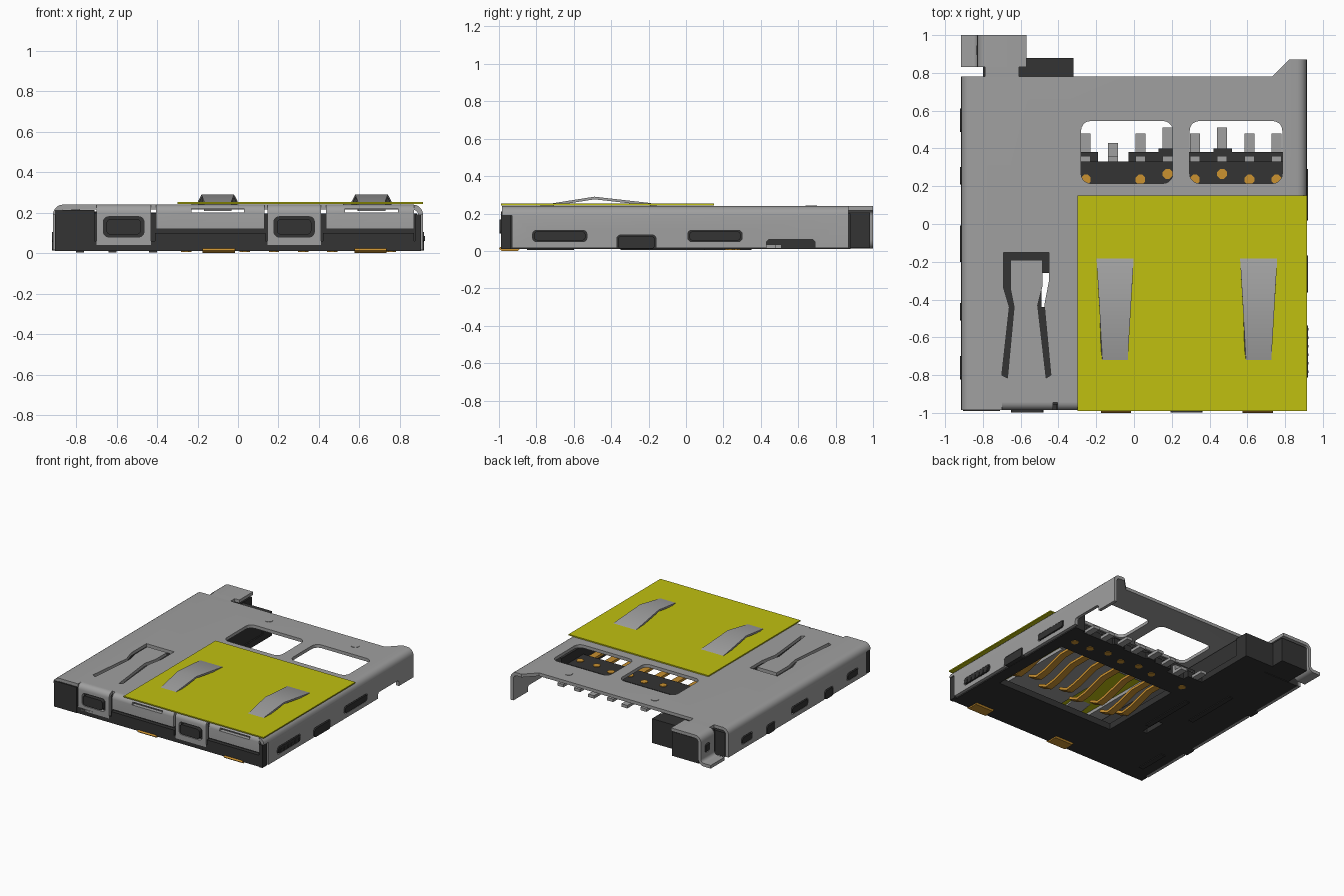
import bpy, bmesh, math
from mathutils import Vector

cube = bpy.data.objects.get("Cube")
if cube:
    bpy.data.objects.remove(cube, do_unlink=True)


def material(name, rgb):
    m = bpy.data.materials.new(name)
    m.use_nodes = True
    m.diffuse_color = (*rgb, 1)
    node = next(n for n in m.node_tree.nodes if n.type == 'BSDF_PRINCIPLED')
    node.inputs["Base Color"].default_value = (*rgb, 1)
    return m


steel = material("steel grey", (.35, .35, .35))
black = material("black plastic", (.033, .033, .033))
yellow = material("yellow film", (.53, .53, .005))
gold = material("gold plating", (.6, .29, .03))
parts = []


def prism(name, pts, axis, a, b, mat=None):
    """Extrude a flat outline along an axis from a to b."""
    place = {'x': lambda u, v, w: (w, u, v), 'y': lambda u, v, w: (u, w, v),
             'z': lambda u, v, w: (u, v, w)}[axis]
    bm = bmesh.new()
    ends = [[bm.verts.new(place(u, v, w)) for u, v in pts] for w in (a, b)]
    bm.faces.new(ends[0])
    bm.faces.new(ends[1])
    for i in range(len(pts)):
        j = (i + 1) % len(pts)
        bm.faces.new((ends[0][i], ends[0][j], ends[1][j], ends[1][i]))
    bmesh.ops.recalc_face_normals(bm, faces=bm.faces)
    mesh = bpy.data.meshes.new(name)
    bm.to_mesh(mesh)
    bm.free()
    ob = bpy.data.objects.new(name, mesh)
    bpy.context.collection.objects.link(ob)
    if mat:
        mesh.materials.append(mat)
        parts.append(ob)
    return ob


def arc(cx, cy, r, start, end, n=5):
    angles = [math.radians(start + (end - start) * i / n) for i in range(n + 1)]
    return [(cx + r * math.cos(t), cy + r * math.sin(t)) for t in angles]


def rect(u0, v0, u1, v1, r=0):
    if not r:
        return [(u0, v0), (u1, v0), (u1, v1), (u0, v1)]
    return (arc(u0 + r, v0 + r, r, 180, 270) + arc(u1 - r, v0 + r, r, 270, 360)
            + arc(u1 - r, v1 - r, r, 0, 90) + arc(u0 + r, v1 - r, r, 90, 180))


def box(name, x, y, z, mat=None):
    return prism(name, rect(x[0], y[0], x[1], y[1]), 'z', z[0], z[1], mat)


def band(path, t):
    """Thicken a path to its right-hand side, as bent sheet metal."""
    p = [Vector(q) for q in path]
    inner = []
    for i, q in enumerate(p):
        d0 = (q - p[max(i - 1, 0)]).normalized()
        d1 = (p[min(i + 1, len(p) - 1)] - q).normalized()
        n0, n1 = (Vector((d.y, -d.x)) for d in (d0, d1))
        n = (n0 + n1).normalized()
        inner.append(q + n * t / max(.3, n.dot(n1 if i == 0 else n0)))
    return [tuple(q) for q in p + inner[::-1]]


def cut(ob, cutters):
    for c in cutters:
        mod = ob.modifiers.new("cut", 'BOOLEAN')
        mod.operation, mod.solver, mod.object = 'DIFFERENCE', 'EXACT', c
        c.hide_render = True
    deps = bpy.context.evaluated_depsgraph_get()
    mesh = bpy.data.meshes.new_from_object(ob.evaluated_get(deps))
    ob.modifiers.clear()
    ob.data = mesh
    for c in cutters:
        bpy.data.objects.remove(c, do_unlink=True)


T, TOP, W = .025, .24, .915
SPRINGS = (-.1, .66)

# Metal shell: channel with rounded bends, then its openings
channel = ([(-W, .015)] + arc(-W + .05, TOP - .05, .05, 180, 90)
           + arc(W - .05, TOP - .05, .05, 90, 0) + [(W, .015)])
shell = prism("shell", band(channel, T), 'y', -.985, .87, steel)
holes = [
    prism("rear_cut", [(-1, .78), (.73, .78), (.82, .87), (.82, 1), (-1, 1)], 'z', -.1, .4),
    box("front_cut", (-.7, .87), (-1.1, -.945), (-.1, .4)),
    box("corner_cut", (-1.1, 1.1), (-1.1, -.93), (-.1, .19)),
    prism("window_a", rect(-.28, .215, .205, .545, .05), 'z', .15, .3),
    prism("window_b", rect(.295, .215, .785, .545, .05), 'z', .15, .3),
    prism("latch_slit", [(-.69, -.15), (-.69, -.34), (-.66, -.44), (-.7, -.8), (-.67, -.815),
                         (-.635, -.44), (-.655, -.34), (-.655, -.19), (-.485, -.19),
                         (-.485, -.33), (-.51, -.43), (-.465, -.815), (-.44, -.8),
                         (-.475, -.43), (-.45, -.3), (-.45, -.15)], 'z', .15, .3),
]
holes += [box("spring_window", (x - .13, x + .13), (-.92, -.17), (.15, .3)) for x in SPRINGS]
right_slots, right_notches = [(-.82, -.53), (.01, .3)], [(-.37, -.16), (.43, .69)]
left_slots, left_notches = [(.48, .62), (-.21, 0), (-.83, -.69)], [(.2, .31), (-.52, -.41)]
for side, slots, notches in ((1, right_slots, right_notches), (-1, left_slots, left_notches)):
    ends = sorted((side * .85, side * 1))
    for a, b in slots:
        holes.append(prism("slot", rect(a, .05, b, .11, .02), 'x', *ends))
    for a, b in notches:
        top = .062 if b > .5 else .085
        holes.append(prism("notch", rect(a, -.1, b, top, .02), 'x', *ends))
cut(shell, holes)
for x in (-.2, .55):
    prism("shell_dimple", arc(x, .67, .03, 0, 345, 23), 'z', TOP - .01, TOP + .003, steel)

# Bent front flaps, long ones with latch windows
for x0, x1, low in ((-.7, -.43, .04), (-.405, .13, .12), (.145, .41, .04), (.435, .87, .12)):
    path = [(-.985, low)] + arc(-.945, TOP - .04, .04, 180, 90) + [(-.935, TOP)]
    flap = prism("front_flap", band(path, T), 'x', x0, x1, steel)
    mid = (x0 + x1) / 2
    if low < .1:
        cut(flap, [prism("flap_window", rect(mid - .1, .08, mid + .1, .18, .025), 'y', -1.1, -.9)])
        prism("front_latch", rect(mid - .085, .092, mid + .085, .168, .02), 'y', -.997, -.93, black)
    else:
        cx = -.1 if x0 < 0 else .66
        cut(flap, [prism("flap_gap", rect(cx - .13, .2, cx + .13, .221), 'y', -1.1, -.9)])

# Rear hold-down tab with outward foot and neck
tab_path = ([(-W, .037), (-.86, .037)] + arc(-.855, .062, .025, 270, 360, 4)
            + arc(-.78, TOP - .05, .05, 180, 90) + [(-.57, TOP)])
tab = prism("rear_tab", band(tab_path, T), 'y', .83, 1, steel)
cut(tab, [prism("tab_slot", rect(.89, .09, .95, .16, .02), 'x', -.9, -.78)])
box("tab_neck", (-.79, -.61), (.77, .84), (TOP - T, TOP), steel)
box("tab_core", (-.8, -.57), (.78, .985), (.015, .205), black)
box("tab_latch", (-.835, -.79), (.895, .945), (.1, .15), black)

# Plastic base floor with contact opening
outline = [(-.885, -.985), (.885, -.985), (.885, .4), (.8, .4), (.8, .38), (.52, .38),
           (.52, .4), (.42, .4), (.42, .38), (.205, .38), (.205, .4), (.13, .4), (.13, .38),
           (-.03, .38), (-.03, .33), (-.19, .33), (-.19, .38), (-.32, .38), (-.32, .88),
           (-.57, .88), (-.57, .78), (-.885, .78)]
floor = prism("base_floor", outline, 'z', .01, .06, black)
cut(floor, [box("opening", (-.25, .79), (-.57, .12), (-.1, .2)),
            box("slit", (-.49, -.45), (-.44, -.26), (-.1, .2))])

# Plastic walls, slide column and contact bar
column = box("slide_column", (-.885, -.33), (-.9, .78), (.05, .2), black)
cut(column, [box("slit", (-.49, -.45), (-.44, -.26), (-.1, .3)),
             box("spring_pocket", (-.72, -.42), (-.84, -.12), (.1, .3))])
box("column_end", (-.58, -.32), (.77, .88), (.05, .2), black)
box("side_rail", (.8, .885), (-.95, .4), (.05, .19), black)
box("front_wall", (-.885, .885), (-.955, -.9), (.05, .197), black)
box("front_sill", (-.41, .135), (-.985, -.94), (.01, .1), black)
box("front_sill", (.42, .87), (-.985, -.94), (.01, .1), black)
for s in (-1, 1):
    x0, x1 = (-.905, -.71) if s < 0 else (.875, .905)
    box("front_corner", (x0, x1), (-.99, -.935), (.01, .212 if s < 0 else .19), black)
box("contact_bar", (-.3, .82), (.13, .33), (.05, .12), black)

# Side latches showing in the shell slots and notches
for side, slots, notches in ((1, right_slots, right_notches[:1]), (-1, left_slots, left_notches)):
    ends = sorted((side * .86, side * .92))
    for a, b in slots:
        prism("side_latch", rect(a + .008, .056, b - .008, .104, .018), 'x', *ends, black)
    for a, b in notches:
        prism("side_foot", rect(a + .008, .012, b - .008, .078, .015), 'x', *ends, black)
for i in range(6):
    y = -.79 + i * .045
    box("latch_rib", (.9, .924), (y, y + .015), (.06, .085), black)

# Underside ribs of the slide column
for x, y0, y1 in ((-.42, -.35, .1), (-.62, -.1, .35), (-.78, -.85, -.6)):
    box("underside_rib", (x - .02, x + .02), (y0, y1), (.004, .02), black)

# Eight spring contacts with solder tails and gold plugs
tail_ends = (.48, .43, .48, .51, .48, .51, .48, .48)
for i, tail in enumerate(tail_ends):
    x = -.255 + i * .1443
    box("solder_tail", (x - .026, x + .026), (.3, tail), (.012, .035), steel)
    box("contact_heel", (x - .026, x + .026), (.3, .36), (.03, .08), steel)
    tip = -.42 - .06 * (i % 2)
    arm = [(tip, .075), (tip + .08, .035), (tip + .16, .045), (tip + .35, .1), (.16, .1)]
    cx = min(max(x, -.2), .75)
    prism("contact_arm", band(arm, .02), 'x', cx - .027, cx + .027, gold)
    y = .265 if i in (3, 5) else .235
    if i != 1:
        prism("contact_plug", arc(x, y, .028, 22.5, 337.5, 7), 'z', .006, .125, gold)

# Gold front solder feet
for x in (-.095, .655):
    foot = [(-1, .012), (-.985, 0), (-.9, 0), (-.88, .02)]
    prism("front_foot", band(foot[::-1], .014), 'x', x - .08, x + .08, gold)

# Yellow film, then the card springs arching above it
box("yellow_film", (-.3, W), (-.99, .15), (TOP + .004, TOP + .013), yellow)
for x in SPRINGS:
    path = [(-.88, .222), (-.705, .256), (-.49, .29), (-.19, .256), (-.15, .238)]
    spring = prism("card_spring", band(path, .014), 'x', x - 1, x + 1, steel)
    for v in spring.data.vertices:
        half = .068 + .03 * min(1, max(0, (v.co.y + .705) / .51))
        v.co.x = x + (v.co.x - x) * half

for ob in parts:
    ob.data.shade_smooth()
    ob.data.set_sharp_from_angle(angle=math.radians(30))
